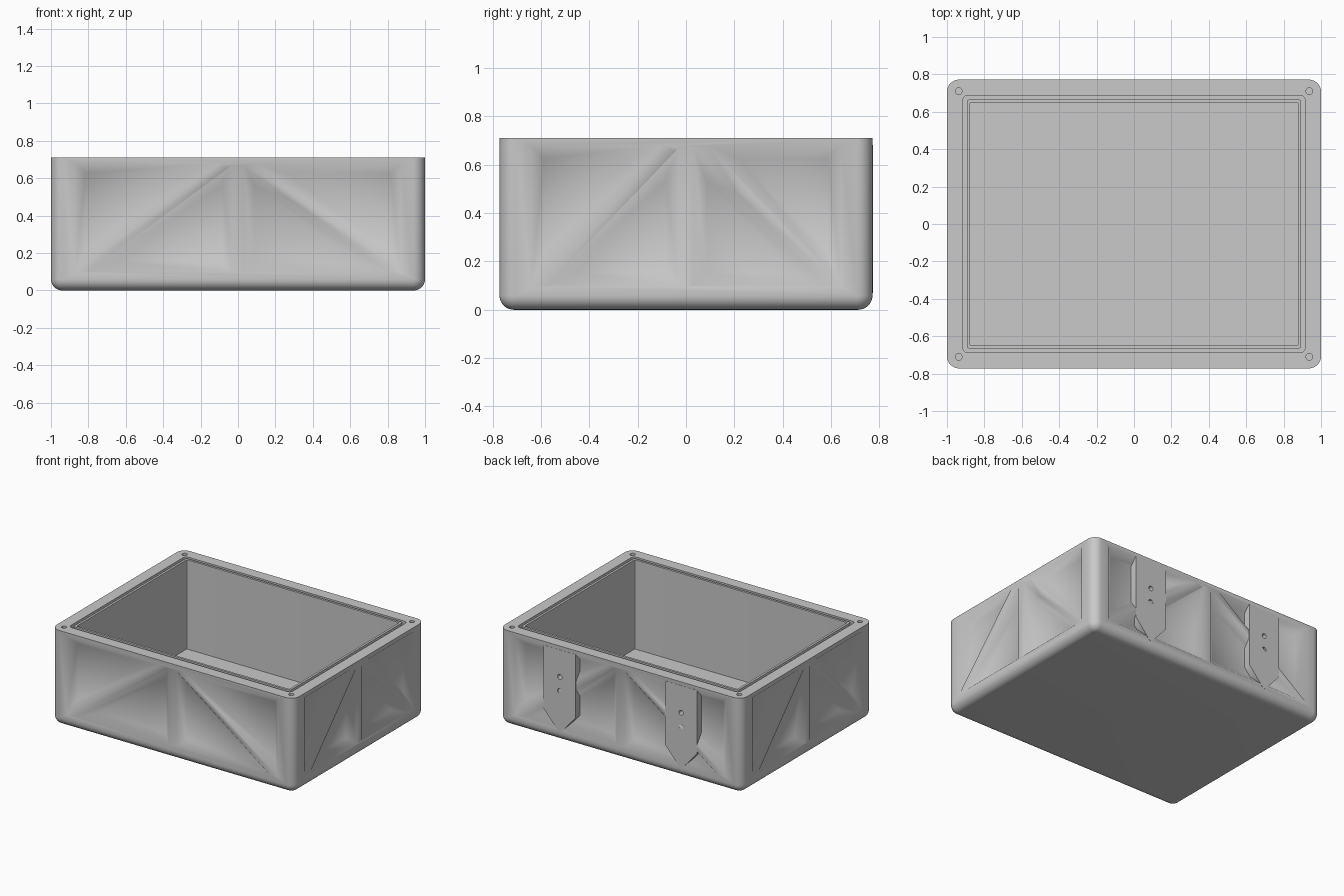
import bpy, bmesh, math
from mathutils import Vector, Matrix

if "Cube" in bpy.data.objects:
    bpy.data.objects.remove(bpy.data.objects["Cube"])

W, D, H = 1.0, 0.772, 0.71      # half width, half depth, height
DEPTH, SLOPE = 0.05, 0.055      # pocket depth and width of its sloped walls

grey = bpy.data.materials.new("light grey plastic")
grey.diffuse_color = (0.585, 0.585, 0.585, 1)
grey.use_nodes = True
grey.node_tree.nodes["Principled BSDF"].inputs["Base Color"].default_value = grey.diffuse_color


def make_object(name, bm):
    bmesh.ops.recalc_face_normals(bm, faces=bm.faces)
    mesh = bpy.data.meshes.new(name)
    bm.to_mesh(mesh)
    bm.free()
    mesh.materials.append(grey)
    ob = bpy.data.objects.new(name, mesh)
    bpy.context.collection.objects.link(ob)
    return ob


def select(ob):
    bpy.ops.object.select_all(action='DESELECT')
    ob.select_set(True)
    bpy.context.view_layer.objects.active = ob


def cut(ob, bm):
    cutter = make_object("cutter", bm)
    cutter.hide_render = True
    mod = ob.modifiers.new("cut", 'BOOLEAN')
    mod.operation, mod.solver, mod.object = 'DIFFERENCE', 'EXACT', cutter
    select(ob)
    bpy.ops.object.modifier_apply(modifier=mod.name)
    bpy.data.objects.remove(cutter)


def smooth(ob):
    select(ob)
    bpy.ops.object.shade_smooth_by_angle(angle=math.radians(60))


def loft(bm, rings):
    """Join equal-length rings of points and cap both ends."""
    rows = [[bm.verts.new(p) for p in ring] for ring in rings]
    n = len(rows[0])
    for a, b in zip(rows, rows[1:]):
        for i in range(n):
            j = (i + 1) % n
            bm.faces.new((a[i], a[j], b[j], b[i]))
    bm.faces.new(rows[0][::-1])
    bm.faces.new(rows[-1])


def rounded_rect(inset, r, z, n=8):
    pts = []
    for q, (sx, sy) in enumerate([(1, 1), (-1, 1), (-1, -1), (1, -1)]):
        for k in range(n + 1):
            a = math.pi / 2 * (q + k / n)
            pts.append((sx * (W - inset - r) + r * math.cos(a),
                        sy * (D - inset - r) + r * math.sin(a), z))
    return pts


def inset_poly(pts, d):
    """Move every edge of a counter-clockwise polygon inwards by d."""
    out = []
    for i, p in enumerate(pts):
        e1 = (p - pts[i - 1]).normalized()
        e2 = (pts[(i + 1) % len(pts)] - p).normalized()
        n1, n2 = Vector((-e1.y, e1.x)), Vector((-e2.y, e2.x))
        out.append(p + (n1 + n2) * d / (1 + n1.dot(n2)))
    return out


# Tub: outside fillet, rim, seal groove, inner walls and floor
R = 0.06
rings = []
for k in range(9):
    a = math.pi / 2 * k / 8
    i = R * (1 - math.sin(a))
    rings.append(rounded_rect(i, 0.065 - i, R * (1 - math.cos(a))))
rings += [rounded_rect(i, r, z) for i, r, z in [
    (0, 0.065, H), (0.085, 0.025, H), (0.085, 0.025, H - 0.025),
    (0.107, 0.012, H - 0.025), (0.107, 0.012, H),
    (0.124, 0.004, H), (0.124, 0.004, 0.045)]]
bm = bmesh.new()
loft(bm, rings)
tub = make_object("tub", bm)

# Triangular pockets leave a centre rib and two diagonal ribs on each side
bm = bmesh.new()
for turn in range(4):
    half, wide = (D, W) if turn % 2 else (W, D)
    edge = wide - 0.13
    triangles = [[(0.03, 0.098), (edge - 0.065, 0.098), (0.03, 0.67)],
                 [(0.095, 0.68), (edge, 0.098), (edge, 0.68)]]
    rot = Matrix.Rotation(turn * math.pi / 2, 3, 'Z')
    for tri in triangles:
        for side in (1, -1):
            pts = [Vector((side * x, z)) for x, z in tri]
            if side < 0:
                pts.reverse()
            rings = []
            for depth in (-0.002, DEPTH):
                ring = inset_poly(pts, SLOPE * depth / DEPTH)
                rings.append([rot @ Vector((half - depth, p.x, p.y)) for p in ring])
            loft(bm, rings)
cut(tub, bm)

# Screw holes in the rim corners
bm = bmesh.new()
for sx in (1, -1):
    for sy in (1, -1):
        bmesh.ops.create_cone(bm, cap_ends=True, segments=20, radius1=0.018,
                              radius2=0.018, depth=0.2,
                              matrix=Matrix.Translation((sx * 0.937, sy * 0.71, H)))
cut(tub, bm)
smooth(tub)

# Pointed mounting pads on the back, each with two holes
outline = [(-0.132, 0.682), (-0.132, 0.21), (-0.01, 0.07),
           (0.01, 0.07), (0.132, 0.21), (0.132, 0.682)]
for cx, name in ((0.5, "mounting_pad_right"), (-0.5, "mounting_pad_left")):
    bm = bmesh.new()
    loft(bm, [[(cx + x, y, z) for x, z in outline] for y in (D - 0.06, D + 0.001)])
    pad = make_object(name, bm)
    bm = bmesh.new()
    for z in (0.375, 0.48):
        bmesh.ops.create_cone(bm, cap_ends=True, segments=20, radius1=0.018,
                              radius2=0.018, depth=0.08,
                              matrix=Matrix.Translation((cx, D, z))
                              @ Matrix.Rotation(math.pi / 2, 4, 'X'))
    cut(pad, bm)
    smooth(pad)
